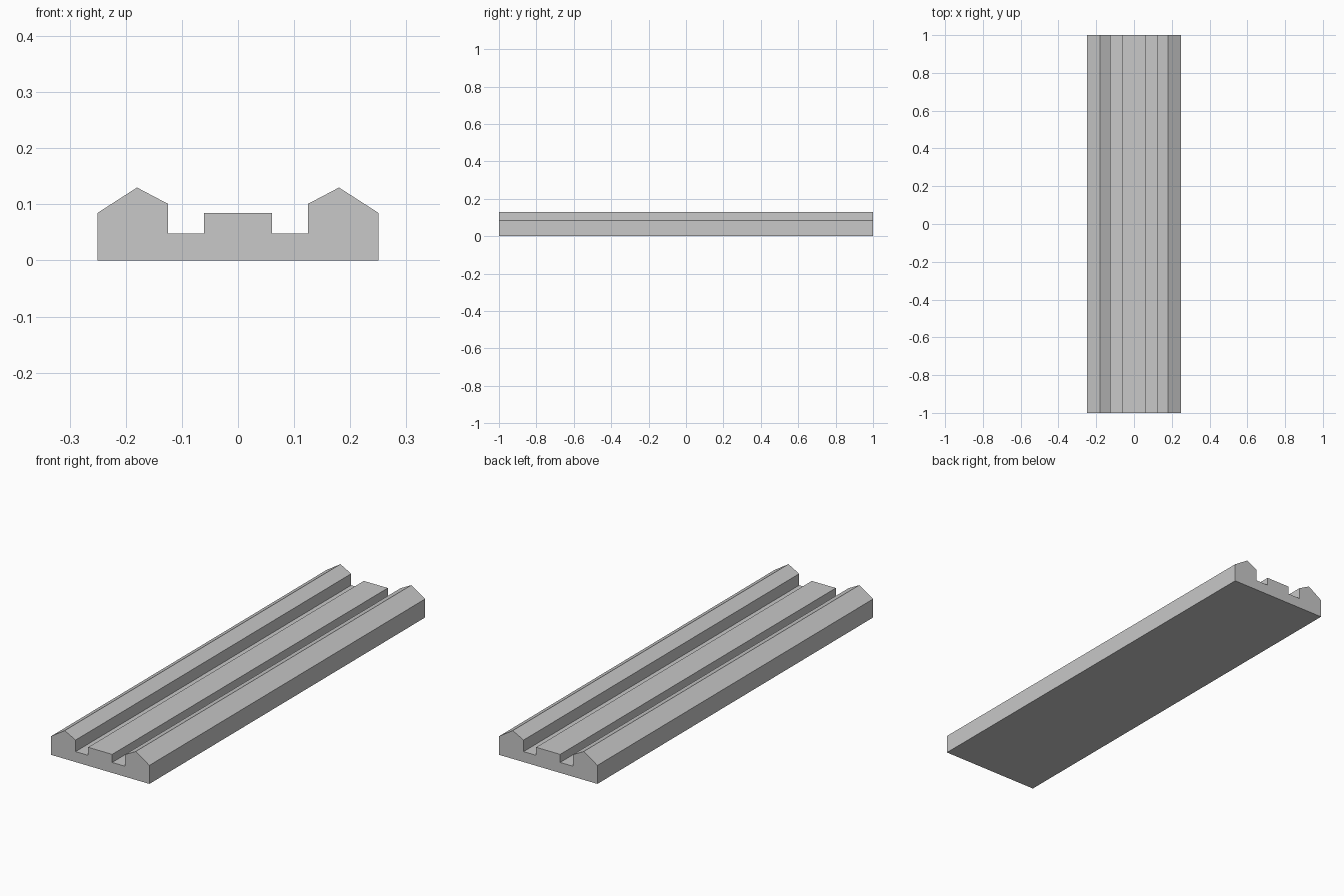
import bpy
import bmesh

if "Cube" in bpy.data.objects:
    bpy.data.objects.remove(bpy.data.objects["Cube"])

# Single grey finish
grey = bpy.data.materials.new("light_grey")
grey.diffuse_color = (0.58, 0.58, 0.58, 1)
grey.use_nodes = True
grey.node_tree.nodes["Principled BSDF"].inputs["Base Color"].default_value = grey.diffuse_color

# Right half of the cross-section (x, z): centre strip, groove, peaked kerb
half = [(0.061, 0.085), (0.061, 0.048), (0.125, 0.048), (0.125, 0.101),
        (0.18, 0.13), (0.25, 0.085), (0.25, 0.0)]
profile = half + [(-x, z) for x, z in reversed(half)]

# Extrude the profile along the track's length
bm = bmesh.new()
end = bm.faces.new([bm.verts.new((x, -1, z)) for x, z in profile])
extruded = bmesh.ops.extrude_face_region(bm, geom=[end], use_keep_orig=True)
verts = [v for v in extruded["geom"] if isinstance(v, bmesh.types.BMVert)]
bmesh.ops.translate(bm, verts=verts, vec=(0, 2, 0))
bmesh.ops.recalc_face_normals(bm, faces=bm.faces)

mesh = bpy.data.meshes.new("grooved_track")
bm.to_mesh(mesh)
bm.free()
mesh.materials.append(grey)
track = bpy.data.objects.new("grooved_track", mesh)
bpy.context.collection.objects.link(track)
